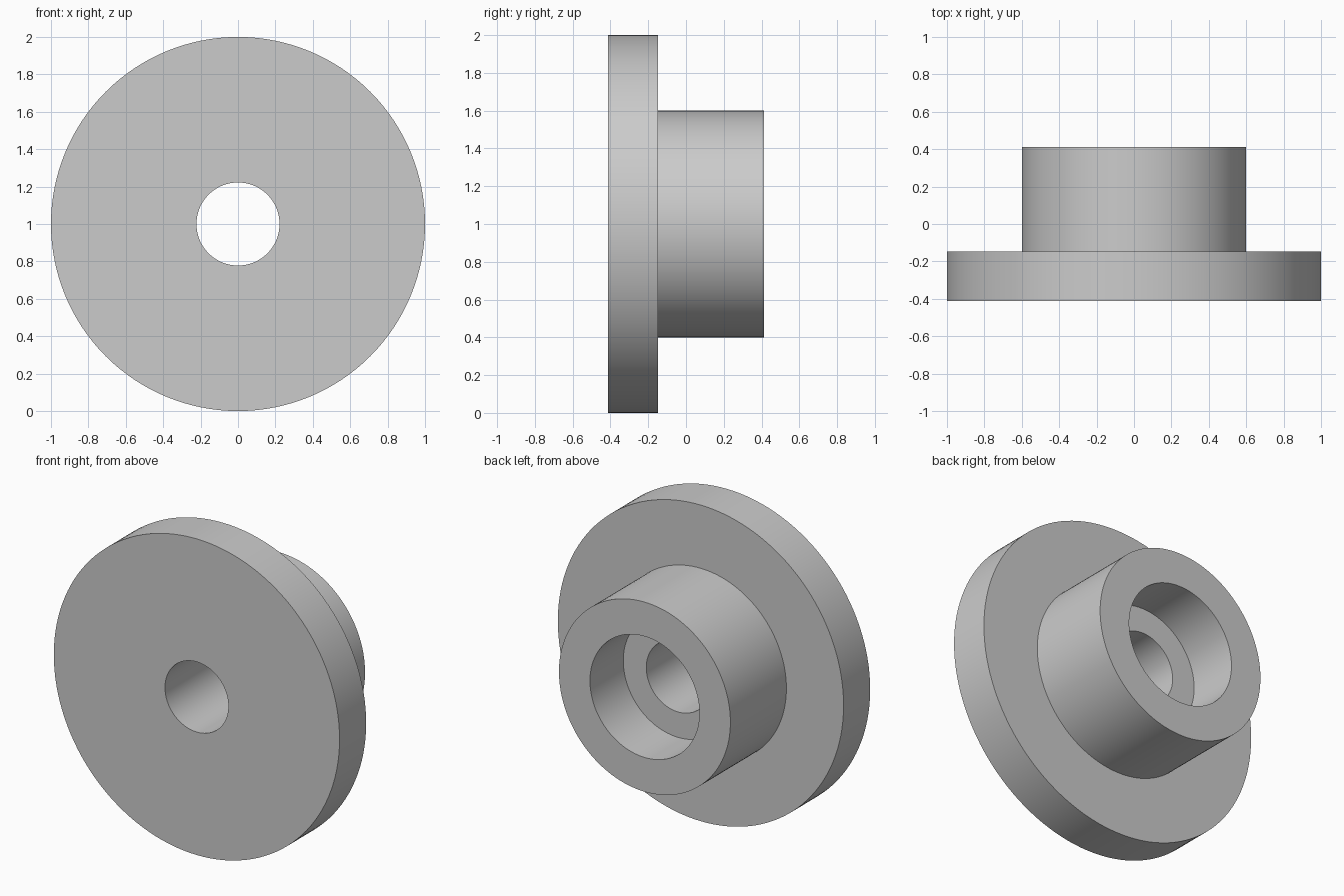
import bpy
import bmesh
import math
from mathutils import Matrix, Vector

if "Cube" in bpy.data.objects:
    bpy.data.objects.remove(bpy.data.objects["Cube"], do_unlink=True)

# Material
grey = bpy.data.materials.new("plain grey")
grey.use_nodes = True
colour = (0.6, 0.6, 0.6, 1)
grey.diffuse_color = colour
grey.node_tree.nodes["Principled BSDF"].inputs["Base Color"].default_value = colour

# Dimensions
FRONT, STEP, FLOOR, BACK = -0.413, -0.147, 0.08, 0.413
FLANGE_R, HUB_R, COUNTERBORE_R, BORE_R = 1.0, 0.6, 0.383, 0.222

# Closed half section (radius, depth): flange, hub, counterbore, through bore
section = [
    (BORE_R, FRONT), (FLANGE_R, FRONT), (FLANGE_R, STEP), (HUB_R, STEP),
    (HUB_R, BACK), (COUNTERBORE_R, BACK), (COUNTERBORE_R, FLOOR), (BORE_R, FLOOR),
]


def lathe(name, section, steps=128):
    """Revolve a closed section around the y axis, at height 1."""
    bm = bmesh.new()
    verts = [bm.verts.new((r, y, 1)) for r, y in section]
    edges = [bm.edges.new((v, verts[(i + 1) % len(verts)])) for i, v in enumerate(verts)]
    bmesh.ops.spin(bm, geom=verts + edges, cent=(0, 0, 1), axis=(0, 1, 0),
                   angle=math.tau, steps=steps, use_merge=True)
    bmesh.ops.remove_doubles(bm, verts=bm.verts, dist=0.0001)
    bmesh.ops.recalc_face_normals(bm, faces=bm.faces)
    mesh = bpy.data.meshes.new(name)
    bm.to_mesh(mesh)
    bm.free()
    obj = bpy.data.objects.new(name, mesh)
    bpy.context.collection.objects.link(obj)
    mesh.materials.append(grey)
    return obj


# Flanged bushing, smooth walls with sharp rims
bushing = lathe("flanged_bushing", section)
bpy.ops.object.select_all(action="DESELECT")
bushing.select_set(True)
bpy.context.view_layer.objects.active = bushing
bpy.ops.object.shade_smooth_by_angle(angle=math.radians(30))
